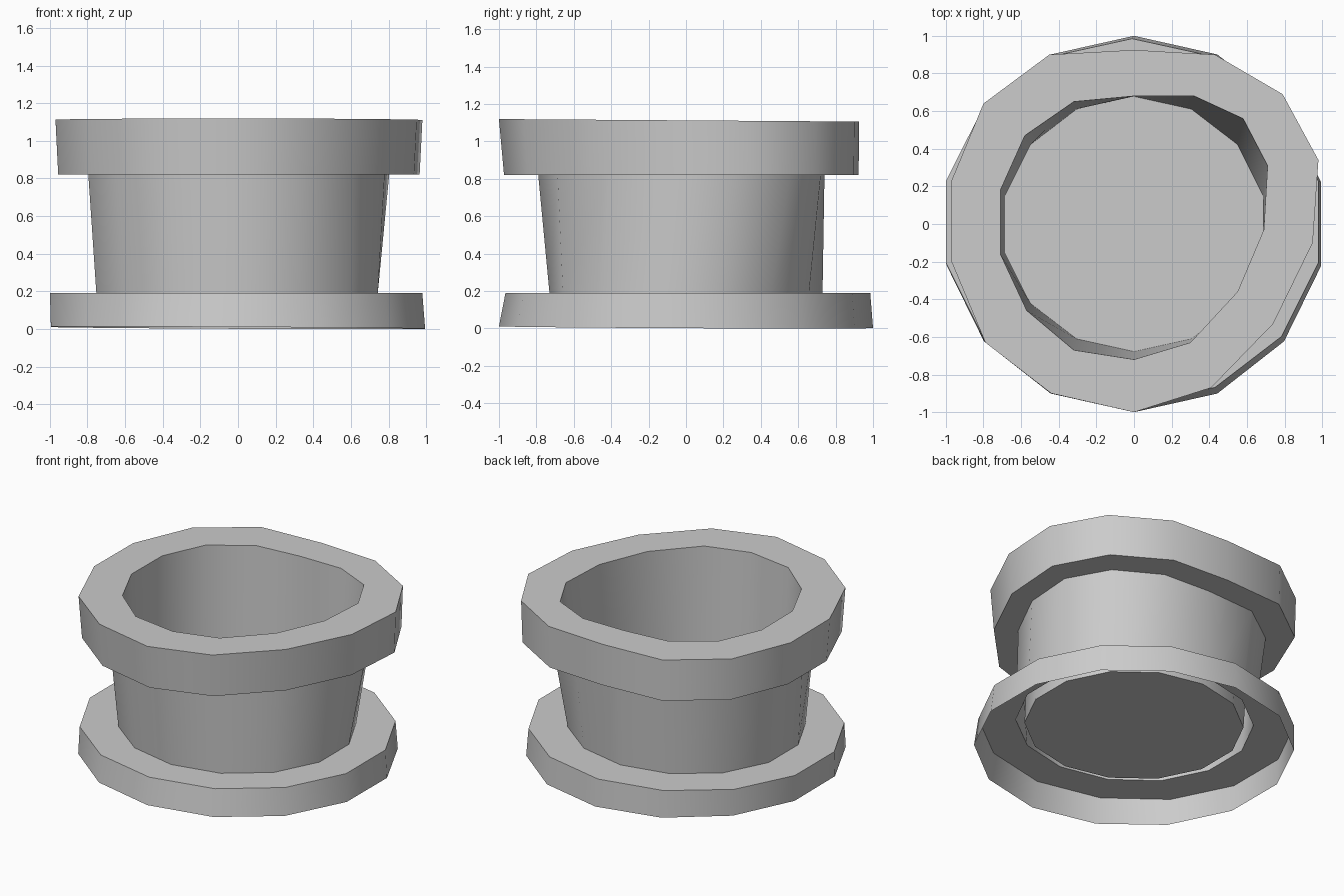
import bpy
import bmesh
from math import sin, cos, pi, radians
from mathutils import Vector

default_cube = bpy.data.objects.get("Cube")
if default_cube:
    bpy.data.objects.remove(default_cube, do_unlink=True)

SIDES = 14


def even_ring(rx, ry, z, x=0.0, y=0.0, tilt=0.0):
    """Even polygon ring, clockwise from the back, optionally tilted."""
    points = []
    for i in range(SIDES):
        angle = 2 * pi * i / SIDES
        px, py = x + rx * sin(angle), y + ry * cos(angle)
        points.append(Vector((px, py, max(0, z - tilt * (px + py)))))
    return points


def shaped_ring(outline, z, sx=1.0, sy=1.0, y=0.0, tilt=0.0):
    """Ring following a hand-shaped outline."""
    return [Vector((px * sx, py * sy + y, z - tilt * py)) for px, py in outline]


def loft(name, rings, material):
    """Bridge successive rings into a shell, open at the start, capped at the end."""
    bm = bmesh.new()
    loops = [[bm.verts.new(p) for p in ring] for ring in rings]
    for low, high in zip(loops, loops[1:]):
        for i in range(SIDES):
            j = (i + 1) % SIDES
            bm.faces.new((high[i], high[j], low[j], low[i]))
    bm.faces.new(loops[-1][::-1])
    mesh = bpy.data.meshes.new(name)
    bm.to_mesh(mesh)
    bm.free()
    mesh.materials.append(material)
    obj = bpy.data.objects.new(name, mesh)
    bpy.context.collection.objects.link(obj)
    bpy.ops.object.select_all(action="DESELECT")
    obj.select_set(True)
    bpy.context.view_layer.objects.active = obj
    bpy.ops.object.shade_smooth_by_angle(angle=radians(35))


# Plain grey clay
clay = bpy.data.materials.new("grey clay")
clay.use_nodes = True
grey = (0.6, 0.6, 0.6, 1.0)
clay.diffuse_color = grey
clay.node_tree.nodes["Principled BSDF"].inputs["Base Color"].default_value = grey

# Slightly uneven outlines of the rim and its opening
rim_outline = [
    (0, .925), (.43, .9), (.79, .69), (.98, .34), (.95, -.1), (.74, -.53), (.41, -.87),
    (0, -1), (-.44, -.9), (-.79, -.63), (-.97, -.2), (-.97, .23), (-.8, .64), (-.45, .9),
]
mouth_outline = [
    (0, .68), (.32, .68), (.58, .56), (.71, .31), (.69, -.03), (.55, -.36), (.3, -.63),
    (0, -.72), (-.32, -.67), (-.57, -.46), (-.71, -.16), (-.71, .18), (-.58, .47), (-.32, .65),
]

rings = [
    # Base flange, hollow underneath
    even_ring(1.02, 1.0, .006, tilt=.005),
    even_ring(1.015, .975, .19, x=-.01, y=.01),
    # Tapered body
    even_ring(.767, .73, .19, x=-.005),
    shaped_ring(rim_outline, .82, sx=.82, sy=.795, y=.005),
    # Thick rim
    shaped_ring(rim_outline, .82, sx=.985, sy=.985, y=.012),
    shaped_ring(rim_outline, 1.112, tilt=.007),
    # Inner wall down to the floor, clear of the outer wall
    shaped_ring(mouth_outline, 1.112, tilt=.007),
    even_ring(.703, .678, .17),
]
loft("pot", rings, clay)
